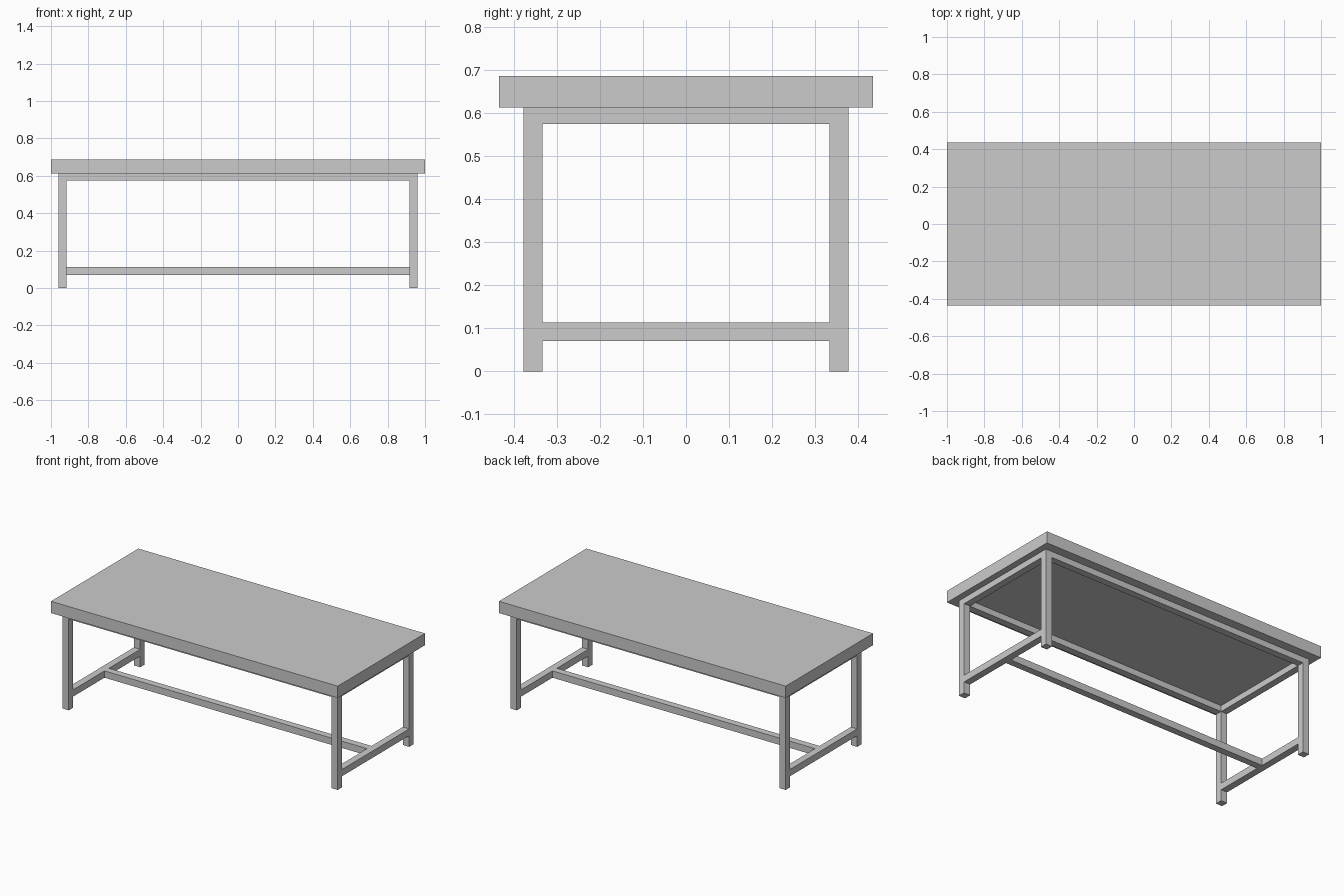
import bpy

if "Cube" in bpy.data.objects:
    bpy.data.objects.remove(bpy.data.objects["Cube"])

def box(name, x, y, z):
    """Box from (min, max) ranges on each axis."""
    r = (x, y, z)
    bpy.ops.mesh.primitive_cube_add(size=1, location=[(a + b) / 2 for a, b in r])
    o = bpy.context.object
    o.name = name
    o.scale = [b - a for a, b in r]
    bpy.ops.object.transform_apply(location=False, rotation=False, scale=True)
    return o

def span(s, inner, outer):
    return tuple(sorted((s * inner, s * outer)))

XO, XI = 0.96, 0.916     # leg outer / inner x
YO, YI = 0.378, 0.334    # leg outer / inner y
TOP0, TOP1 = 0.613, 0.687
APRON = (0.575, TOP0)
RAIL = (0.07, 0.113)

# Tabletop slab
box("tabletop", (-1, 1), (-0.435, 0.435), (TOP0, TOP1))

for s, side in ((-1, "left"), (1, "right")):
    # Legs
    for t, end in ((-1, "front"), (1, "back")):
        box(f"{end}_{side}_leg", span(s, XI, XO), span(t, YI, YO), (0, TOP0))
    # End apron and low end rail
    box(f"{side}_apron", span(s, XI, XO), (-YI, YI), APRON)
    box(f"{side}_low_rail", span(s, XI, XO), (-YI, YI), RAIL)

# Long aprons
for t, end in ((-1, "front"), (1, "back")):
    box(f"{end}_apron", (-XI, XI), span(t, YI, YO), APRON)

# Central stretcher joining the low rails
box("center_stretcher", (-XI, XI), (-0.022, 0.022), RAIL)
